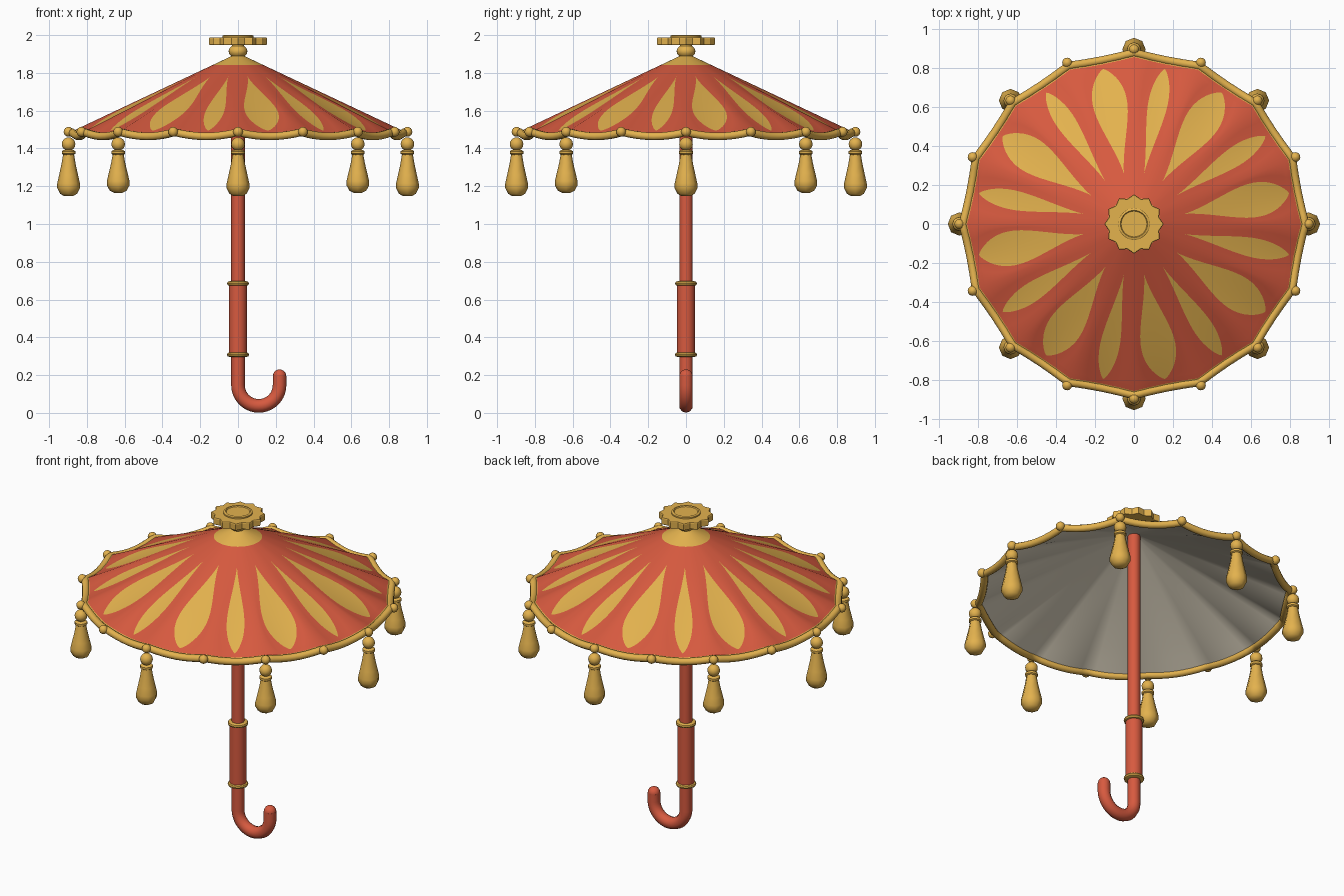
import bpy, bmesh, math
from math import pi, sin, cos, radians

if "Cube" in bpy.data.objects:
    bpy.data.objects.remove(bpy.data.objects["Cube"])


def material(name, rgb):
    m = bpy.data.materials.new(name)
    m.diffuse_color = (*rgb, 1)
    m.use_nodes = True
    m.node_tree.nodes["Principled BSDF"].inputs["Base Color"].default_value = m.diffuse_color
    return m


RED = material("coral red", (0.68, 0.102, 0.05))
GOLD = material("gold", (0.77, 0.445, 0.076))
GREY = material("lining cream grey", (0.76, 0.69, 0.55))


def finish(name, bm, mats, angle=40):
    me = bpy.data.meshes.new(name)
    bm.to_mesh(me)
    bm.free()
    ob = bpy.data.objects.new(name, me)
    bpy.context.collection.objects.link(ob)
    for m in mats:
        me.materials.append(m)
    bpy.ops.object.select_all(action='DESELECT')
    ob.select_set(True)
    bpy.context.view_layer.objects.active = ob
    bpy.ops.object.shade_smooth_by_angle(angle=radians(angle))
    return ob


def lathe(name, profile, sides, mat, pos=(0, 0, 0), scale_z=1, angle=40, wave=None):
    """Revolve (radius, z) points, bottom to top, closing both ends."""
    bm = bmesh.new()
    rings = []
    for r, z in profile:
        ring = []
        for i in range(sides):
            rr = r * (wave(i) if wave else 1)
            a = 2 * pi * i / sides
            ring.append(bm.verts.new((pos[0] + rr * cos(a), pos[1] + rr * sin(a), pos[2] + z * scale_z)))
        rings.append(ring)
    for lo, hi in zip(rings, rings[1:]):
        for i in range(sides):
            j = (i + 1) % sides
            bm.faces.new((lo[i], lo[j], hi[j], hi[i]))
    bm.faces.new(rings[0][::-1])
    bm.faces.new(rings[-1])
    return finish(name, bm, [mat], angle)


def ball(r, z=0, n=8):
    return [(max(r * sin(pi * k / n), 0.001), z - r * cos(pi * k / n)) for k in range(n + 1)]


def tube(name, points, radius, mat, closed=False):
    cu = bpy.data.curves.new(name, 'CURVE')
    cu.dimensions = '3D'
    cu.bevel_depth = radius
    cu.bevel_resolution = 3
    cu.use_fill_caps = True
    sp = cu.splines.new('POLY')
    sp.points.add(len(points) - 1)
    for p, co in zip(sp.points, points):
        p.co = (*co, 1)
    sp.use_cyclic_u = closed
    ob = bpy.data.objects.new(name, cu)
    bpy.context.collection.objects.link(ob)
    bpy.ops.object.select_all(action='DESELECT')
    ob.select_set(True)
    bpy.context.view_layer.objects.active = ob
    bpy.ops.object.convert(target='MESH')
    ob = bpy.context.view_layer.objects.active
    ob.data.materials.clear()
    ob.data.materials.append(mat)
    bpy.ops.object.shade_smooth_by_angle(angle=radians(60))
    return ob


# Canopy surface: 16 panels, each sagging between its ribs
PANELS, HALF, RIM = 16, pi / 16, 0.88


def canopy_point(rho, mid, t, drop=0.0):
    sag = 1 - (t / HALF) ** 2
    r = rho * (RIM - 0.023 * sag * rho)
    z = 1.905 - 0.415 * rho - 0.022 * sag * rho ** 3 - drop
    return (r * cos(mid + t), r * sin(mid + t), z)


# Canopy: grid columns follow the teardrop petal outlines
P0, P1, CAP, HEM = 0.30, 0.945, 0.155, 0.975
rows = [0.012, 0.08, CAP, 0.22]
rows += [P0 + (P1 - P0) * (1 - cos(pi * k / 24)) / 2 for k in range(25)]
rows += [HEM, 1.0]


def petal_angle(rho, width):
    q = min(max((rho - P0) / (P1 - P0), 0), 1)
    h = width * max(sin(pi * q ** 1.85), 0) ** 0.72
    return max(h / (rho * 0.86), 0.002)


bm = bmesh.new()
for k in range(PANELS):
    mid = HALF + 2 * HALF * k
    width = 0.088 if k % 2 == 0 else 0.05
    grid = []
    for rho in rows:
        w = petal_angle(rho, width)
        side = [w / 2, w, (w + HALF) / 2, HALF]
        ts = [-t for t in reversed(side)] + [0] + side
        grid.append([bm.verts.new(canopy_point(rho, mid, t)) for t in ts])
    for j in range(len(rows) - 1):
        m = (rows[j] + rows[j + 1]) / 2
        for i in range(8):
            f = bm.faces.new((grid[j][i], grid[j + 1][i], grid[j + 1][i + 1], grid[j][i + 1]))
            petal = P0 < m < P1 and 2 <= i <= 5
            f.material_index = int(petal or m < CAP or m > HEM)
bmesh.ops.remove_doubles(bm, verts=bm.verts, dist=0.0001)
finish("canopy", bm, [RED, GOLD], 60)

# Pale lining just beneath the canopy
bm = bmesh.new()
for k in range(PANELS):
    mid = HALF + 2 * HALF * k
    grid = [[bm.verts.new(canopy_point(r / 10, mid, HALF * (i / 4 - 1), 0.008)) for i in range(9)]
            for r in (0.2, 2, 4, 6, 8, 9, 10)]
    for lo, hi in zip(grid, grid[1:]):
        for i in range(8):
            bm.faces.new((lo[i], lo[i + 1], hi[i + 1], hi[i]))
bmesh.ops.remove_doubles(bm, verts=bm.verts, dist=0.0001)
finish("canopy_lining", bm, [GREY], 60)

# Rim trim
rim = [canopy_point(1, HALF + 2 * HALF * k, HALF * (i / 4 - 1), 0.004)
       for k in range(PANELS) for i in range(8)]
tube("rim_trim", rim, 0.021, GOLD, closed=True)

# Rim beads, with a tassel on every second one
TASSEL = [(0.022, 1.147), (0.045, 1.16), (0.06, 1.19), (0.06, 1.215), (0.05, 1.26),
          (0.037, 1.32), (0.028, 1.375)]
for k in range(PANELS):
    a = 2 * HALF * k
    x, y = 0.897 * cos(a), 0.897 * sin(a)
    lathe(f"rim_bead_{k}", ball(0.026), 12, GOLD, (x, y, 1.488))
    if k % 2 == 0:
        s = 1 if k % 4 == 0 else 0.92
        lathe(f"tassel_ball_{k}", ball(0.036), 12, GOLD, (x, y, 1.423))
        lathe(f"tassel_collar_{k}", [(0.026, 1.365), (0.036, 1.372), (0.036, 1.385), (0.026, 1.392)],
              12, GOLD, (x, y, 0))
        lathe(f"tassel_skirt_{k}", [(r, z - 1.375) for r, z in TASSEL], 8, GOLD,
              (x, y, 1.375), s, 50)

# Finial: neck, scalloped disc and raised button
lathe("finial_neck", [(0.03, 1.885), (0.047, 1.9), (0.05, 1.917), (0.045, 1.93), (0.033, 1.942),
                      (0.033, 1.955)], 20, GOLD)
lathe("finial_disc", [(0.15, 1.947), (0.153, 1.952), (0.153, 1.983), (0.15, 1.988)], 24, GOLD,
      angle=25, wave=lambda i: 1 if i % 2 == 0 else 0.87)
lathe("finial_button", [(0.082, 1.985), (0.082, 1.996), (0.076, 2.0), (0.07, 2.0), (0.066, 1.995)],
      28, GOLD)

# Shaft and hooked handle in one tube, with a rounded tip
path = [(0, 0, 1.88), (0, 0, 0.147)]
path += [(0.11 - 0.11 * cos(pi * k / 20), 0, 0.147 - 0.11 * sin(pi * k / 20)) for k in range(1, 21)]
path.append((0.22, 0, 0.195))
tube("shaft_and_hook", path, 0.036, RED)
lathe("hook_tip", ball(0.0355), 16, RED, (0.22, 0, 0.195))

# Grip sleeve and its gold rings
lathe("grip", [(0.047, 0.31), (0.047, 0.685)], 20, RED)
for name, z in (("lower", 0.308), ("upper", 0.685)):
    lathe(f"{name}_grip_ring", [(0.045, z - 0.012), (0.055, z - 0.008), (0.058, z), (0.055, z + 0.008),
                                (0.045, z + 0.012)], 24, GOLD)
